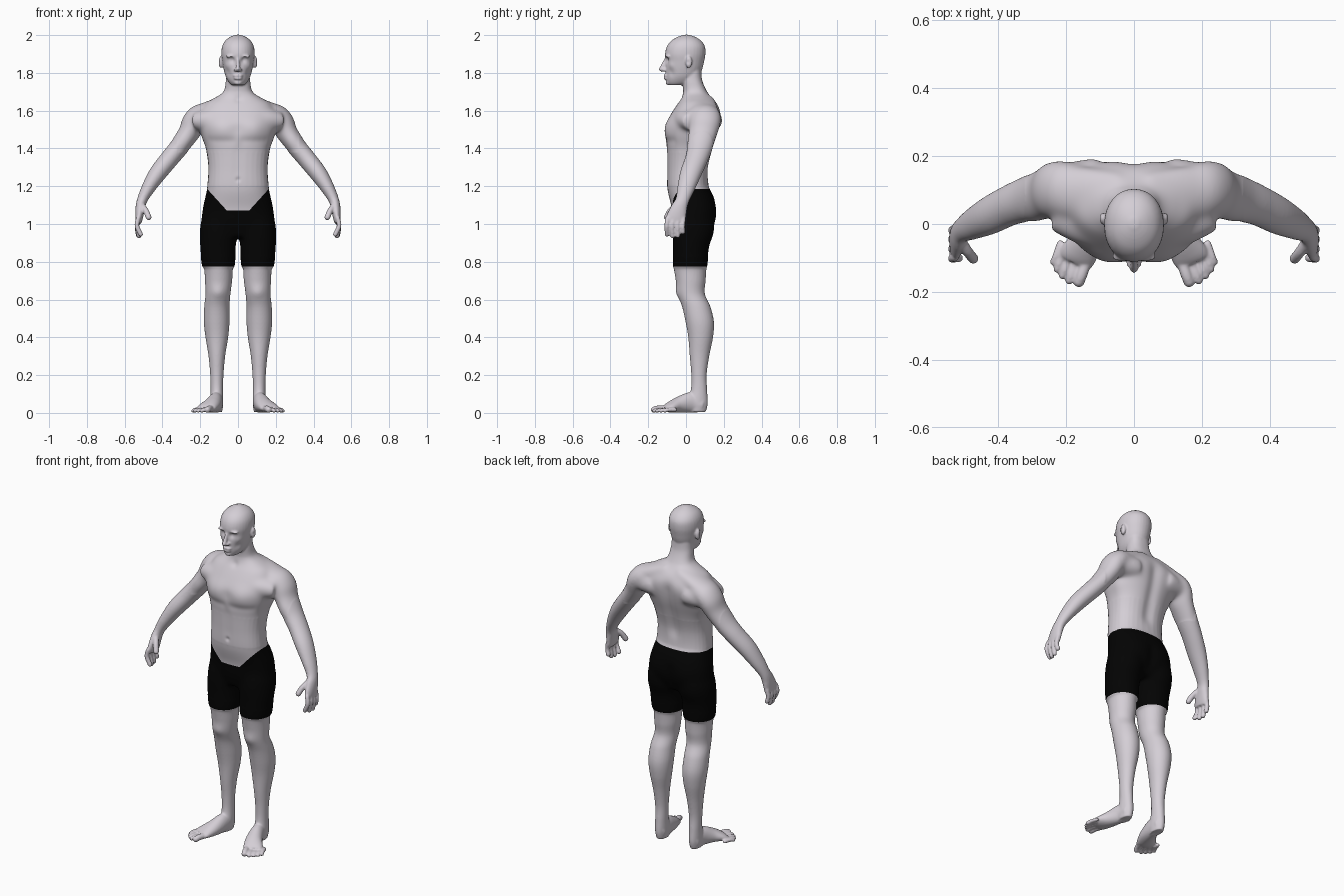
import bpy, bmesh
from math import sin, cos, pi, exp, copysign
from mathutils import Vector, Matrix

cube = bpy.data.objects.get("Cube")
if cube:
    bpy.data.objects.remove(cube)


def material(name, colour):
    mat = bpy.data.materials.new(name)
    mat.use_nodes = True
    mat.diffuse_color = colour
    bsdf = mat.node_tree.nodes["Principled BSDF"]
    bsdf.inputs["Base Color"].default_value = colour
    bsdf.inputs["Roughness"].default_value = 0.6
    return mat


skin_grey = material("skin_grey", (0.66, 0.62, 0.67, 1))
shorts_black = material("shorts_black", (0.001, 0.001, 0.001, 1))

parts = bmesh.new()
SIDES, STEPS = 32, 6
BOTH = (1, -1)


def smooth_rows(rows):
    """Catmull-Rom interpolation of section rows."""
    rows = [Vector(r) for r in rows]
    out = []
    for i in range(len(rows) - 1):
        a, b, c, d = (rows[min(max(i + k, 0), len(rows) - 1)] for k in (-1, 0, 1, 2))
        for s in range(STEPS):
            t = s / STEPS
            out.append(b + (c - a) * (t / 2) + (a * 2 - b * 5 + c * 4 - d) * (t * t / 2)
                       + (b * 3 - a - c * 3 + d) * (t ** 3 / 2))
    return out + [rows[-1]]


def section(centre, u, v, power=2):
    ring = []
    for i in range(SIDES):
        c, s = cos(2 * pi * i / SIDES), sin(2 * pi * i / SIDES)
        ring.append(centre + u * copysign(abs(c) ** (2 / power), c)
                    + v * copysign(abs(s) ** (2 / power), s))
    return ring


def skin_rings(rings, side=1):
    loops = [[parts.verts.new((p.x * side, p.y, p.z)) for p in ring] for ring in rings]
    for a, b in zip(loops, loops[1:]):
        for i in range(SIDES):
            j = (i + 1) % SIDES
            parts.faces.new((a[i], a[j], b[j], b[i]))
    parts.faces.new(loops[0][::-1])
    parts.faces.new(loops[-1])


def stack(rows, power=2, side=1):
    """Level sections: height, centre x, half width, front y, back y."""
    skin_rings([section(Vector((x, (f + b) / 2, z)), Vector((w, 0, 0)),
                        Vector((0, (b - f) / 2, 0)), power)
                for z, x, w, f, b in smooth_rows(rows)], side)


def tube(rows, hint, side=1):
    """Sections across a path: x, y, z, radius along hint, radius across it."""
    rows = smooth_rows(rows)
    rings = []
    for i, r in enumerate(rows):
        t = (rows[min(i + 1, len(rows) - 1)] - rows[max(i - 1, 0)]).to_3d().normalized()
        u = (hint - t * hint.dot(t)).normalized()
        rings.append(section(r.to_3d(), u * r[3], t.cross(u) * r[4]))
    skin_rings(rings, side)


def ball(centre, size):
    bmesh.ops.create_uvsphere(parts, u_segments=24, v_segments=16, radius=1,
                              matrix=Matrix.Translation(centre) @ Matrix.Diagonal((*size, 1)))


def digit(points, radius, side):
    """Finger or toe with rounded ends."""
    rows = [(*p, radius, radius) for p in points]
    tube(rows, Vector((0.6, 0.8, 0.1)), side)
    for p in (points[0], points[-1]):
        ball((p[0] * side, p[1], p[2]), (radius,) * 3)


# torso and neck
stack([(.93, 0, .12, -.05, .11), (1, 0, .188, -.068, .15), (1.08, 0, .187, -.075, .16),
       (1.15, 0, .172, -.092, .145), (1.2, 0, .163, -.1, .12), (1.3, 0, .157, -.1, .12),
       (1.4, 0, .17, -.102, .145), (1.47, 0, .193, -.11, .167), (1.53, 0, .205, -.106, .18),
       (1.59, 0, .2, -.075, .185), (1.64, 0, .172, -.043, .163), (1.665, 0, .13, -.025, .14),
       (1.7, 0, .078, -.015, .112), (1.76, 0, .064, -.02, .086), (1.82, 0, .06, -.02, .08)], 2.4)

# head
stack([(1.735, 0, .032, -.092, 0), (1.75, 0, .048, -.102, .04), (1.78, 0, .065, -.106, .068),
       (1.82, 0, .076, -.108, .086), (1.86, 0, .083, -.108, .096), (1.9, 0, .088, -.111, .103),
       (1.94, 0, .084, -.101, .1), (1.97, 0, .068, -.078, .08), (1.99, 0, .042, -.045, .05),
       (2.002, 0, .012, -.01, .015)], 2.1)

# nose, lips and chin
tube([(0, -.1, 1.88, .009, .01), (0, -.112, 1.855, .009, .012),
      (0, -.126, 1.825, .012, .013), (0, -.12, 1.808, .011, .01)], Vector((1, 0, 0)))
ball((0, -.131, 1.82), (.012, .014, .011))
ball((0, -.106, 1.786), (.026, .014, .008))
ball((0, -.105, 1.771), (.023, .014, .008))
ball((0, -.093, 1.749), (.022, .015, .014))

for side in BOTH:
    # nostril, brow and ear
    ball((side * .014, -.116, 1.816), (.009, .012, .009))
    ball((side * .035, -.095, 1.887), (.03, .016, .009))
    ball((side * .09, .015, 1.857), (.013, .018, .032))

    # leg
    stack([(1.1, .09, .06, -.03, .11), (1.02, .1, .094, -.06, .145), (.95, .103, .1, -.07, .147),
           (.88, .106, .095, -.07, .123), (.785, .104, .088, -.07, .114), (.76, .103, .076, -.064, .108),
           (.7, .103, .072, -.054, .104), (.63, .106, .066, -.045, .1), (.56, .112, .067, -.02, .13),
           (.48, .113, .068, -.002, .148), (.4, .112, .06, .012, .143), (.3, .112, .044, .02, .123),
           (.2, .112, .035, .028, .109), (.12, .112, .033, .025, .112), (.05, .112, .034, 0, .115),
           (.005, .112, .028, .01, .105)], 2, side)

    # foot
    tube([(.112, .09, .044, .032, .042), (.115, .03, .055, .036, .055), (.135, -.04, .042, .046, .042),
          (.163, -.09, .028, .054, .026), (.173, -.112, .021, .05, .015)], Vector((1, 0.3, 0)), side)

    # toes
    for x, y, r in ((.162, -.17, .0165), (.191, -.168, .011), (.211, -.153, .0105),
                    (.227, -.134, .0105), (.237, -.112, .0105)):
        digit([(x - .02, y + .055, r + .006), (x - .008, y + .02, r + .006), (x, y, r)], r, side)

    # trapezius, chest and shoulder blade running into the shoulder
    across = Vector((0, 1, 0))
    tube([(.04, .08, 1.66, .07, .03), (.13, .09, 1.62, .075, .04), (.21, .095, 1.58, .08, .05)], across, side)
    tube([(.09, -.01, 1.55, .065, .06), (.15, .005, 1.55, .065, .06), (.22, .04, 1.545, .065, .05)], across, side)
    tube([(.1, .12, 1.55, .07, .06), (.16, .115, 1.545, .07, .06), (.22, .105, 1.54, .07, .05)], across, side)

    # arm and palm
    tube([(.13, .1, 1.58, .065, .045), (.195, .1, 1.575, .083, .062), (.235, .1, 1.54, .085, .062),
          (.26, .09, 1.485, .077, .056), (.31, .075, 1.41, .067, .051), (.365, .055, 1.343, .06, .049),
          (.425, .025, 1.268, .056, .046), (.475, 0, 1.19, .046, .036), (.508, -.02, 1.125, .036, .027),
          (.518, -.038, 1.08, .044, .025), (.524, -.053, 1.03, .052, .02),
          (.526, -.057, 1.005, .047, .015)], across, side)

    # fingers and thumb
    for y, tip, reach in ((-.098, .945, .515), (-.069, .936, .524), (-.041, .938, .528), (-.014, .958, .528)):
        digit([(.528, y, 1.03), (.535, y - .004, .99), (reach, y - .002, tip)], .0125, side)
    digit([(.51, -.05, 1.1), (.488, -.083, 1.07), (.473, -.102, 1.035)], .0155, side)

# fuse the parts into one skin
bmesh.ops.recalc_face_normals(parts, faces=parts.faces)
mesh = bpy.data.meshes.new("body")
parts.to_mesh(mesh)
parts.free()
body = bpy.data.objects.new("body", mesh)
bpy.context.collection.objects.link(body)
remesh = body.modifiers.new("fuse", 'REMESH')
remesh.mode = 'VOXEL'
remesh.voxel_size = 0.005
soften = body.modifiers.new("soften", 'SMOOTH')
soften.factor = 0.5
soften.iterations = 5
fused = bpy.data.meshes.new_from_object(body.evaluated_get(bpy.context.evaluated_depsgraph_get()))
body.modifiers.clear()
body.data = fused
bpy.data.meshes.remove(mesh)
fused.name = "body"
fused.materials.clear()
fused.materials.append(skin_grey)
fused.materials.append(shorts_black)

# blend the shoulder and hip joints
bm = bmesh.new()
bm.from_mesh(fused)
joints = [v for v in bm.verts if abs(v.co.x) < 0.32
          and (1.38 < v.co.z < 1.7 or 0.83 < v.co.z < 1.2)]
for _ in range(50):
    bmesh.ops.smooth_vert(bm, verts=joints, factor=0.5,
                          use_axis_x=True, use_axis_y=True, use_axis_z=True)

# muscle and face modelling: centre, radius, push along the normal (both sides)
DENTS = [(.085, -.1, 1.5, .055, .009), (0, -.11, 1.5, .03, -.003), (0, -.1, 1.235, .012, -.006),
         (0, -.03, 1.66, .02, -.005), (.11, .17, 1.55, .06, .006), (.09, .14, 1.05, .06, .006),
         (.105, -.04, .64, .03, .006), (.18, .08, 1.45, .05, .006), (.29, .02, 1.44, .04, .005),
         (.033, -.108, 1.866, .016, -.011), (.055, -.08, 1.8, .022, -.005), (.06, -.08, 1.84, .018, .003),
         (0, -.12, 1.778, .007, -.004), (.1, .01, 1.857, .01, -.004)]
# pectoral crease, abdomen line, spine groove and seat cleft
DENTS += [(.03 * i, -.112 + .0015 * i * i, 1.44, .022, -.003) for i in range(1, 6)]
DENTS += [(0, -.1, 1.27 + .03 * i, .025, -.0015) for i in range(5)]
DENTS += [(0, .12 + .006 * i, 1.28 + .03 * i, .035, -.006) for i in range(11)]
DENTS += [(0, .15, .96 + .03 * i, .03, -.005) for i in range(5)]
bm.normal_update()
for v in bm.verts:
    p = Vector((abs(v.co.x), v.co.y, v.co.z))
    push = 0
    for x, y, z, r, amount in DENTS:
        if abs(p.z - z) < 2.5 * r:
            push += amount * exp(-(p - Vector((x, y, z))).length_squared / (r * r))
    v.co += v.normal * push

# cut clean edges for the shorts
HEM, DIP, TOP, SLOPE = 0.775, 1.072, 1.186, 1.1


def cut(point, normal, low, high):
    faces = [f for f in bm.faces
             if abs(f.calc_center_median().x) < 0.27 and low < f.calc_center_median().z < high]
    geom = set(faces)
    for f in faces:
        geom.update(f.edges)
        geom.update(f.verts)
    bmesh.ops.bisect_plane(bm, geom=list(geom), plane_co=point, plane_no=normal, dist=1e-5)


for level in (HEM, DIP, TOP):
    cut((0, 0, level), (0, 0, 1), level - 0.03, level + 0.03)
for side in BOTH:
    cut((side * .06, 0, DIP), (-side * SLOPE, 0, 1), DIP - 0.03, TOP + 0.03)

for f in bm.faces:
    c = f.calc_center_median()
    waist = TOP if c.y > 0.04 else min(TOP, max(DIP, DIP + (abs(c.x) - .06) * SLOPE))
    f.material_index = int(abs(c.x) < 0.27 and HEM < c.z < waist)
    f.smooth = True

bm.to_mesh(fused)
bm.free()
